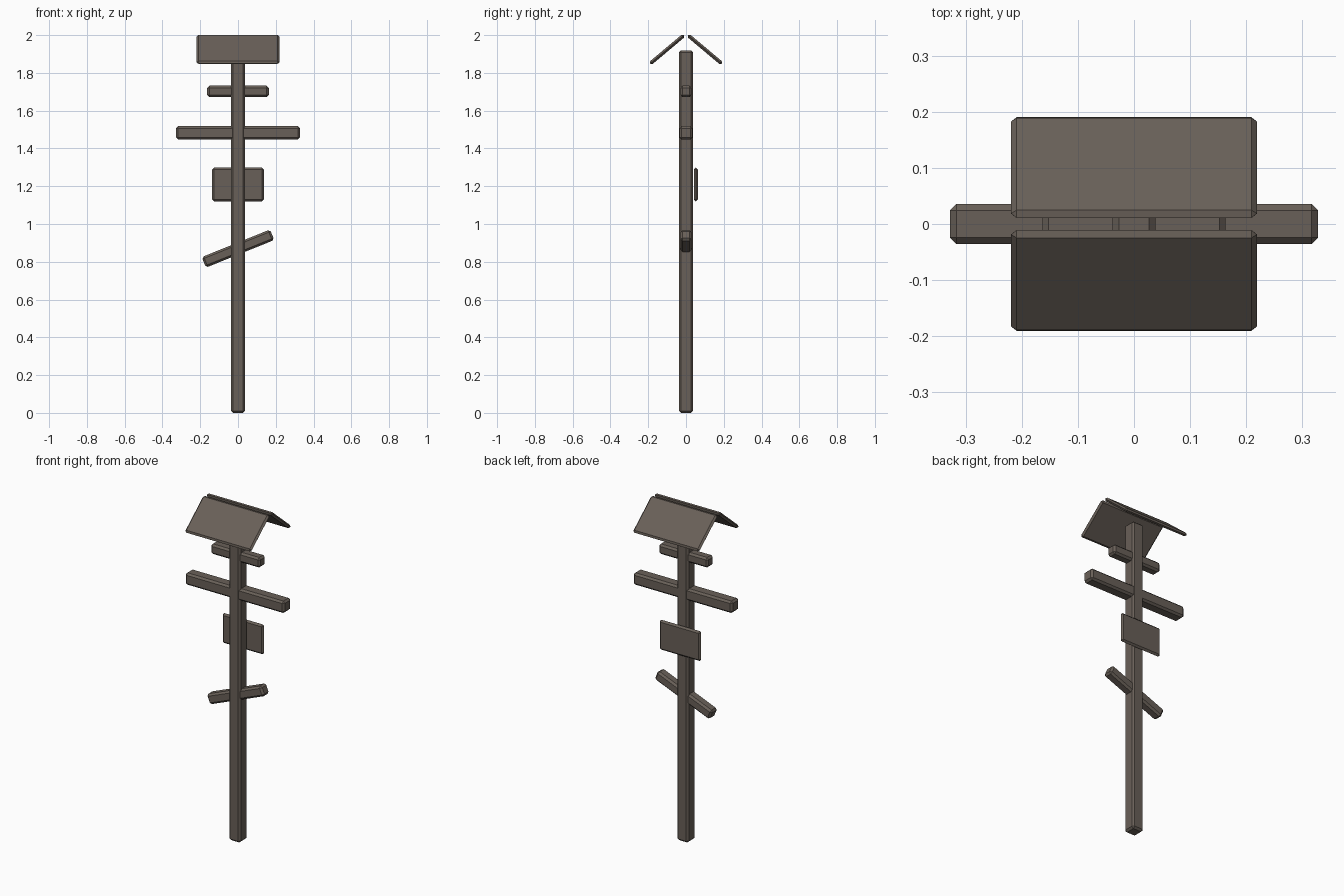
import bpy, bmesh, math
from mathutils import Matrix, Vector

if "Cube" in bpy.data.objects:
    bpy.data.objects.remove(bpy.data.objects["Cube"])

wood = bpy.data.materials.new("weathered_wood")
wood.diffuse_color = (0.141, 0.117, 0.098, 1)
wood.use_nodes = True
wood.node_tree.nodes["Principled BSDF"].inputs["Base Color"].default_value = wood.diffuse_color


def board(name, size, loc, axis='X', angle=0.0):
    """Chamfered box; thin boards get a pointed edge at half thickness."""
    bm = bmesh.new()
    bmesh.ops.create_cube(bm, size=1.0)
    bmesh.ops.scale(bm, vec=Vector(size), verts=bm.verts)
    chamfer = min(0.011, min(size) * 0.49)
    bmesh.ops.bevel(bm, geom=bm.edges[:], offset=chamfer, segments=1,
                    affect='EDGES', profile=0.5)
    bmesh.ops.rotate(bm, cent=(0, 0, 0), verts=bm.verts,
                     matrix=Matrix.Rotation(math.radians(angle), 3, axis))
    bmesh.ops.translate(bm, vec=Vector(loc), verts=bm.verts)
    me = bpy.data.meshes.new(name)
    bm.to_mesh(me)
    bm.free()
    me.materials.append(wood)
    ob = bpy.data.objects.new(name, me)
    bpy.context.collection.objects.link(ob)
    return ob


# Upright post
board("post", (0.076, 0.076, 1.918), (0, 0, 0.959))

# Crossbars: short top, long middle, slanted lower
board("top_crossbar", (0.326, 0.06, 0.06), (0, 0, 1.702))
board("main_crossbar", (0.655, 0.071, 0.071), (0, 0, 1.482))
board("slanted_crossbar", (0.39, 0.06, 0.06), (0, 0, 0.87), 'Y', -22)

# Plaque on the back of the post
board("plaque", (0.273, 0.021, 0.178), (0, 0.052, 1.209))

# Two sloping roof boards with a gap at the ridge
for side, label in ((-1, "front"), (1, "back")):
    board("roof_" + label, (0.438, 0.234, 0.02),
          (0, side * 0.1005, 1.924), 'X', -40 * side)
